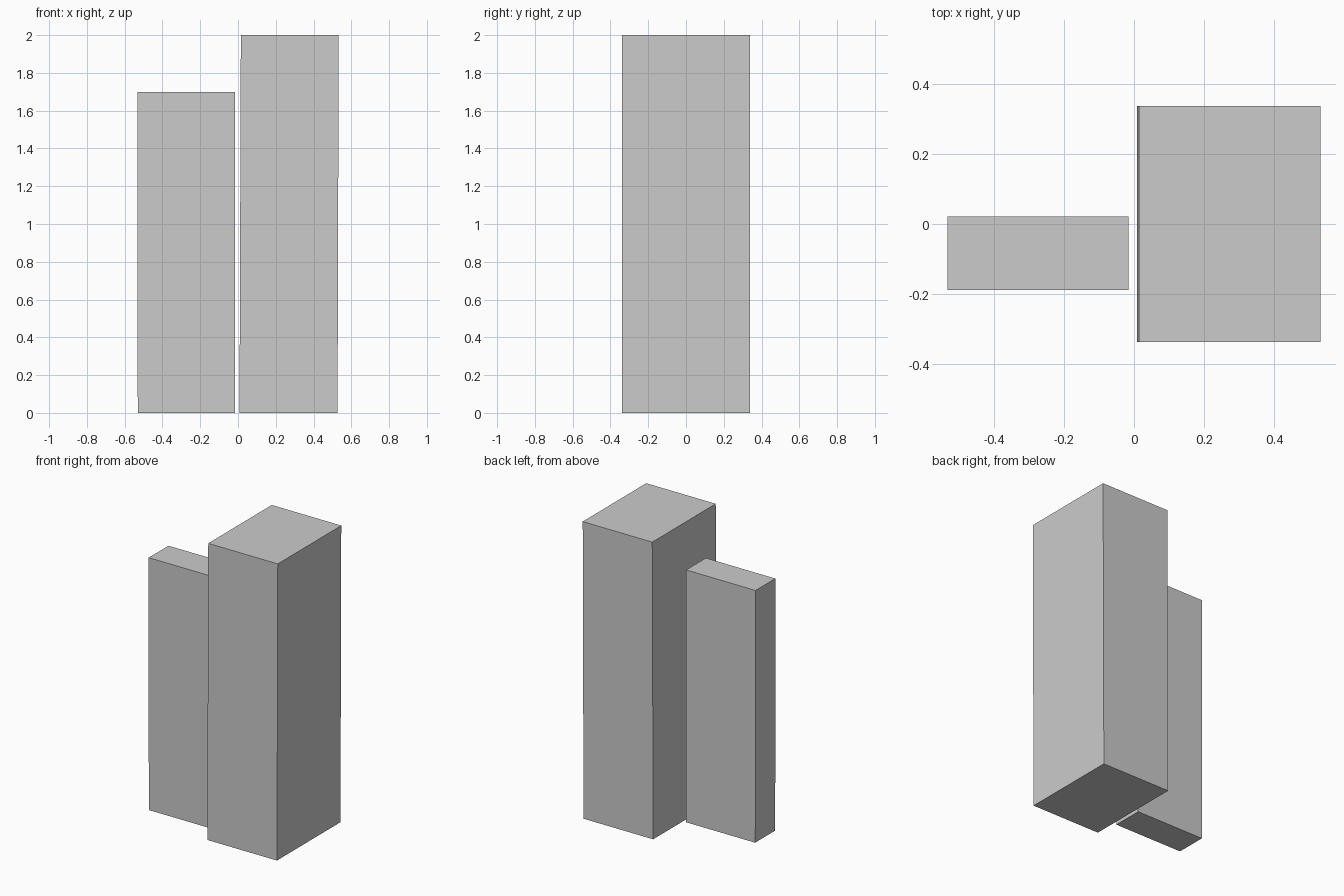
import bpy, bmesh

if "Cube" in bpy.data.objects:
    bpy.data.objects.remove(bpy.data.objects["Cube"])


def slab(name, profile, y0, y1):
    """Extrude an x-z outline from y0 to y1."""
    bm = bmesh.new()
    face = bm.faces.new([bm.verts.new((x, y0, z)) for x, z in profile])
    out = bmesh.ops.extrude_face_region(bm, geom=[face])
    verts = [v for v in out["geom"] if isinstance(v, bmesh.types.BMVert)]
    bmesh.ops.translate(bm, verts=verts, vec=(0, y1 - y0, 0))
    bmesh.ops.recalc_face_normals(bm, faces=bm.faces)
    mesh = bpy.data.meshes.new(name)
    bm.to_mesh(mesh)
    bm.free()
    obj = bpy.data.objects.new(name, mesh)
    bpy.context.collection.objects.link(obj)
    return obj


# Tall deep block, leaning very slightly
slab("tall_block", [(0.008, 0), (0.527, 0), (0.533, 2.0), (0.015, 2.0)], -0.338, 0.338)

# Shorter thin block, its outer side tapering in near the base
slab("short_block", [(-0.530, 0), (-0.016, 0), (-0.016, 1.7), (-0.533, 1.7), (-0.533, 0.34)],
     -0.189, 0.021)
